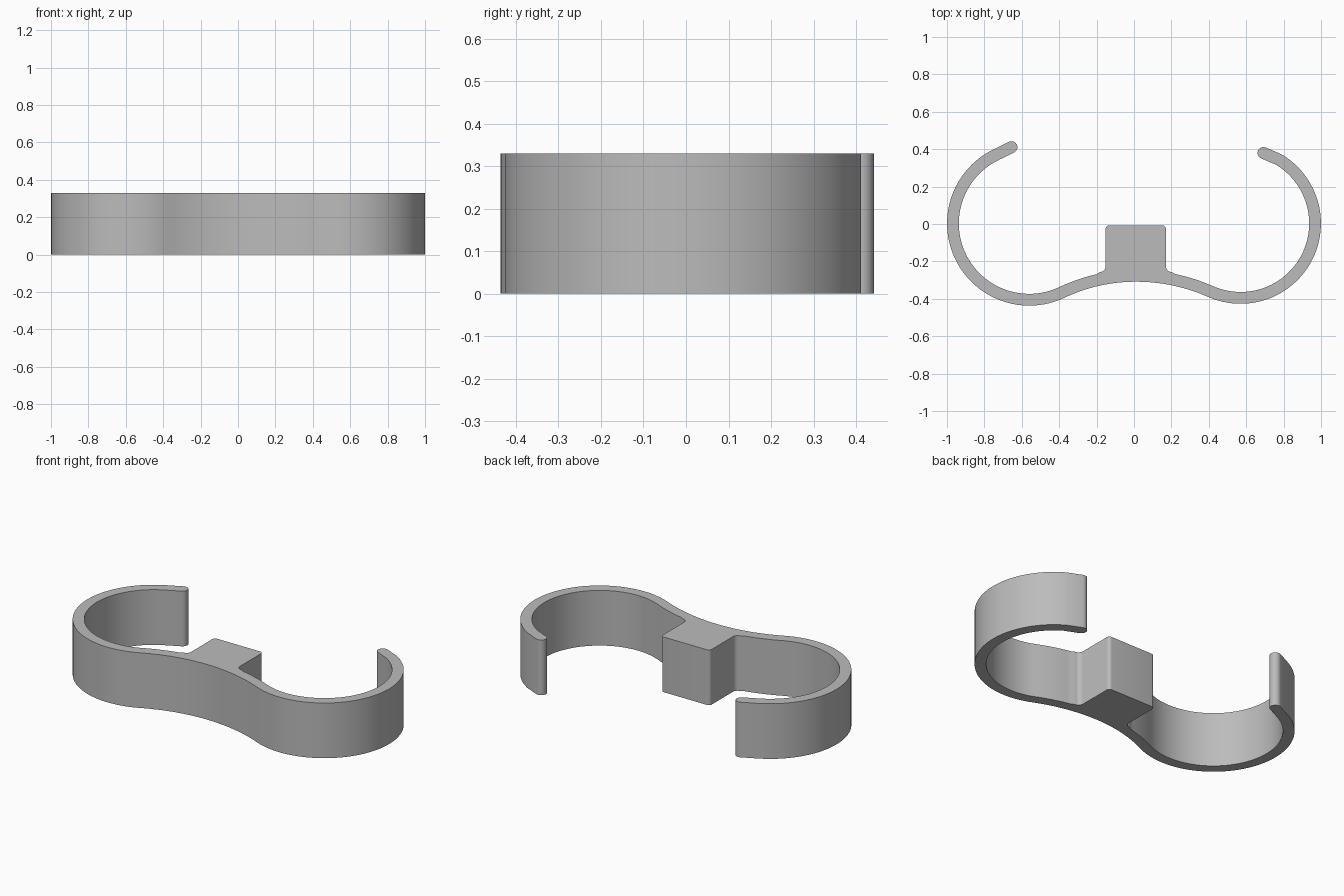
import bpy, bmesh
from math import sin, cos, radians, atan2, pi, hypot
from mathutils import Vector

cube = bpy.data.objects.get("Cube")
if cube:
    bpy.data.objects.remove(cube, do_unlink=True)

HEIGHT = 0.33
HALF = 0.0315          # half the band thickness
MID_X, MID_Y = 0.01, -0.277   # crown of the bridge centreline


def arc(cx, cy, r, a0, a1, n):
    """Points on an arc, angles in radians."""
    return [Vector((cx + r * cos(a0 + (a1 - a0) * i / n),
                    cy + r * sin(a0 + (a1 - a0) * i / n))) for i in range(n + 1)]


def half_centreline(side, cx, cy, r, tip, lip_angle):
    """Centreline from the tip of one hook to the crown of the bridge.
    Worked out for the left-hand hook of the plan, then mirrored by side."""
    d = cx + side * MID_X            # negative distance from crown to hook centre
    h = cy - MID_Y
    big = (d * d + h * h - r * r) / (2 * (r - h))   # bridge arc tangent to the hook
    join = atan2(-(big + h), -d)     # direction from hook centre to bridge centre
    pts = [Vector(tip)]
    pts += arc(cx, cy, r, radians(lip_angle), 2 * pi + join, 48)
    pts += arc(-side * MID_X, MID_Y - big, big, pi + join, pi / 2, 16)[1:]
    return [Vector((-side * p.x, p.y)) for p in pts]


# Centreline: hook, bridge, hook
right = half_centreline(-1, -0.56, 0.003, 0.408, (-0.655, 0.411), 115)
left = half_centreline(1, -0.57, 0.003, 0.398, (-0.692, 0.38), 121)
path = right + left[::-1][1:]

# Offset both ways for the band's two walls
outer, inner = [], []
for i, p in enumerate(path):
    t = (path[min(i + 1, len(path) - 1)] - path[max(i - 1, 0)]).normalized()
    n = Vector((t.y, -t.x))
    outer.append(p + n * HALF)
    inner.append(p - n * HALF)


def cap(centre, start):
    """Round end of the band, running anticlockwise from the start point."""
    a = atan2(start.y - centre.y, start.x - centre.x)
    return arc(centre.x, centre.y, HALF, a, a + pi, 10)[1:-1]


# Block on the bridge: fillets at the root, rounded outer corners
X0, X1, TOP, ROOT, F, C = -0.152, 0.171, -0.007, -0.257, 0.03, 0.02
block = arc(X1 + F, ROOT + F, F, 1.5 * pi, pi, 6)
block += arc(X1 - C, TOP - C, C, 0, pi / 2, 6)
block += arc(X0 + C, TOP - C, C, pi / 2, pi, 6)
block += arc(X0 - F, ROOT + F, F, 0, -pi / 2, 6)

back = inner[::-1]
before = [p for p in back if p.x > X1 + F + 0.005 or p.y > 0]
n_before = next(i for i, p in enumerate(back)
                if p.y < -0.2 and p.x < X1 + F + 0.005)
n_after = next(i for i, p in enumerate(back)
               if p.y < -0.2 and p.x < X0 - F - 0.005)
outline = outer + cap(path[-1], outer[-1])
outline += back[:n_before] + block + back[n_after:]
outline += cap(path[0], inner[0])

# Extrude the outline into the clip
bm = bmesh.new()
base = bm.faces.new([bm.verts.new((p.x, p.y, 0)) for p in outline])
ext = bmesh.ops.extrude_face_region(bm, geom=[base], use_keep_orig=True)
bmesh.ops.translate(bm, vec=(0, 0, HEIGHT),
                    verts=[g for g in ext["geom"] if isinstance(g, bmesh.types.BMVert)])
bmesh.ops.recalc_face_normals(bm, faces=bm.faces)
mesh = bpy.data.meshes.new("double_hook_clip")
bm.to_mesh(mesh)
bm.free()
clip = bpy.data.objects.new("double_hook_clip", mesh)
bpy.context.collection.objects.link(clip)

# Plain grey material
grey = bpy.data.materials.new("plain grey")
grey.use_nodes = True
colour = (0.5, 0.5, 0.5, 1)
grey.diffuse_color = colour
grey.node_tree.nodes["Principled BSDF"].inputs["Base Color"].default_value = colour
mesh.materials.append(grey)

# Smooth curved walls, crisp rims
bpy.ops.object.select_all(action="DESELECT")
clip.select_set(True)
bpy.context.view_layer.objects.active = clip
bpy.ops.object.shade_smooth_by_angle(angle=radians(35))
